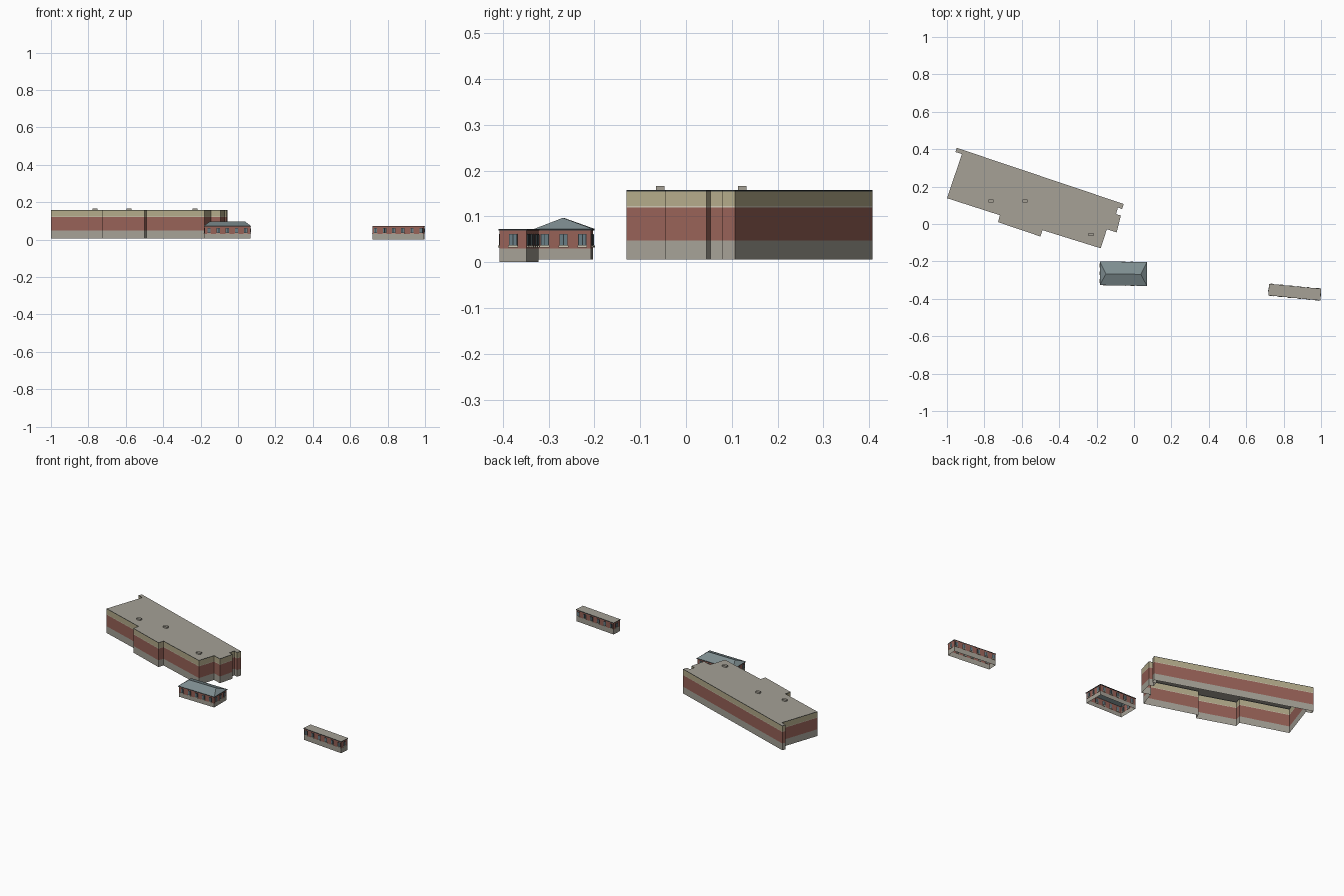
import bpy
import math
from mathutils import Vector

cube = bpy.data.objects.get("Cube")
if cube:
    bpy.data.objects.remove(cube)


def material(name, *srgb):
    m = bpy.data.materials.new(name)
    m.use_nodes = True
    colour = [(c / 255) ** 2.2 for c in srgb] + [1]
    m.diffuse_color = colour
    m.node_tree.nodes["Principled BSDF"].inputs["Base Color"].default_value = colour
    return m


stone = material("grey_stone", 164, 160, 149)
brick = material("red_brick", 150, 98, 88)
tan = material("tan_parapet", 178, 169, 137)
pale = material("pale_trim", 205, 198, 178)
slate = material("blue_slate", 126, 141, 144)
glass = material("window_glass", 104, 124, 132)
dark = material("dark_trim", 52, 58, 60)


def mesh_object(name, verts, faces, mats, indices):
    me = bpy.data.meshes.new(name)
    me.from_pydata(verts, [], faces)
    for m in mats:
        me.materials.append(m)
    for p, i in zip(me.polygons, indices):
        p.material_index = i
    ob = bpy.data.objects.new(name, me)
    bpy.context.collection.objects.link(ob)
    return ob


def shell(name, outline, bottom, bands, roof=None):
    """Open-bottomed walls in stacked bands of (top height, material), with optional flat roof."""
    n = len(outline)
    levels = [bottom] + [b[0] for b in bands]
    verts = [(x, y, z) for z in levels for x, y in outline]
    faces, indices = [], []
    for k in range(len(bands)):
        for i in range(n):
            j = (i + 1) % n
            faces.append((k * n + i, k * n + j, (k + 1) * n + j, (k + 1) * n + i))
            indices.append(k)
    mats = [b[1] for b in bands]
    if roof:
        faces.append(tuple(range(len(bands) * n, len(levels) * n)))
        indices.append(len(mats))
        mats.append(roof)
    return mesh_object(name, verts, faces, mats, indices)


def box(name, centre, size, mat, angle=0):
    verts = [(x * size[0] / 2, y * size[1] / 2, z * size[2] / 2)
             for x in (-1, 1) for y in (-1, 1) for z in (-1, 1)]
    faces = [(0, 1, 3, 2), (4, 6, 7, 5), (0, 4, 5, 1), (2, 3, 7, 6), (0, 2, 6, 4), (1, 5, 7, 3)]
    ob = mesh_object(name, verts, faces, [mat], [0] * 6)
    ob.location = centre
    ob.rotation_euler.z = angle
    return ob


def grow(outline, amount):
    """Push each corner of a four-sided outline outwards."""
    c = sum((Vector(p) for p in outline), Vector((0, 0))) / len(outline)
    u = (Vector(outline[2]) - Vector(outline[1])).normalized()
    v = Vector((-u.y, u.x))
    out = []
    for p in outline:
        d = Vector(p) - c
        out.append(Vector(p) + u * math.copysign(amount, d.dot(u)) + v * math.copysign(amount, d.dot(v)))
    return [tuple(p) for p in out]


def windows(prefix, a, b, count, spacing):
    """Row of two-light windows with sills, centred on the wall from a to b."""
    a, b = Vector(a), Vector(b)
    d = (b - a).normalized()
    angle = math.atan2(d.y, d.x)
    for i in range(count):
        p = (a + b) / 2 + d * spacing * (i - (count - 1) / 2)
        for part, size, z, mat in (
                ("frame", (0.018, 0.003, 0.026), 0.049, dark),
                ("glass", (0.015, 0.005, 0.023), 0.049, glass),
                ("mullion", (0.002, 0.006, 0.023), 0.049, dark),
                ("sill", (0.021, 0.008, 0.004), 0.034, pale)):
            box(f"{prefix}_window_{part}", (p.x, p.y, z), size, mat, angle)


# Large hall with stepped outline
hall = [(-0.947, 0.407), (-0.955, 0.385), (-0.92, 0.374), (-1.0, 0.138),
        (-0.717, 0.047), (-0.727, 0.01), (-0.5, -0.067), (-0.489, -0.033),
        (-0.178, -0.13), (-0.145, -0.028), (-0.093, -0.045), (-0.07, 0.045),
        (-0.096, 0.053), (-0.086, 0.088), (-0.064, 0.08), (-0.055, 0.107)]
shell("hall", hall, 0.006,
      [(0.048, stone), (0.12, brick), (0.1225, pale), (0.155, tan), (0.1575, dark)], stone)

# Rooftop vents
for x, y in ((-0.765, 0.123), (-0.583, 0.123), (-0.23, -0.056)):
    box("roof_vent", (x, y, 0.162), (0.028, 0.018, 0.01), stone)

# Pavilion with hipped roof
pavilion = [(-0.18, -0.203), (-0.18, -0.324), (0.066, -0.328), (0.066, -0.207)]
shell("pavilion", pavilion, 0.006, [(0.03, stone), (0.07, brick)])
eaves = grow(pavilion, 0.003)
shell("pavilion_eaves", eaves, 0.069, [(0.073, dark)])
ridge = [(-0.15, -0.267, 0.097), (0.037, -0.269, 0.097)]
mesh_object("pavilion_roof", [(x, y, 0.073) for x, y in eaves] + ridge,
            [(0, 1, 4), (1, 2, 5, 4), (2, 3, 5), (3, 0, 4, 5)], [slate], [0] * 4)

# Low lodge with flat roof
lodge = [(0.724, -0.322), (0.72, -0.38), (0.994, -0.407), (0.998, -0.348)]
shell("lodge", lodge, 0.0, [(0.03, stone), (0.07, brick)])
shell("lodge_roof", grow(lodge, 0.002), 0.069, [(0.073, dark)], stone)

# Windows on every wall of the two small buildings
for name, outline, long_count, end_count in (("pavilion", pavilion, 5, 3), ("lodge", lodge, 6, 1)):
    for i in range(4):
        ends = outline[i], outline[(i + 1) % 4]
        if i % 2:
            windows(name, *ends, long_count, 0.049)
        else:
            windows(name, *ends, end_count, 0.041)
